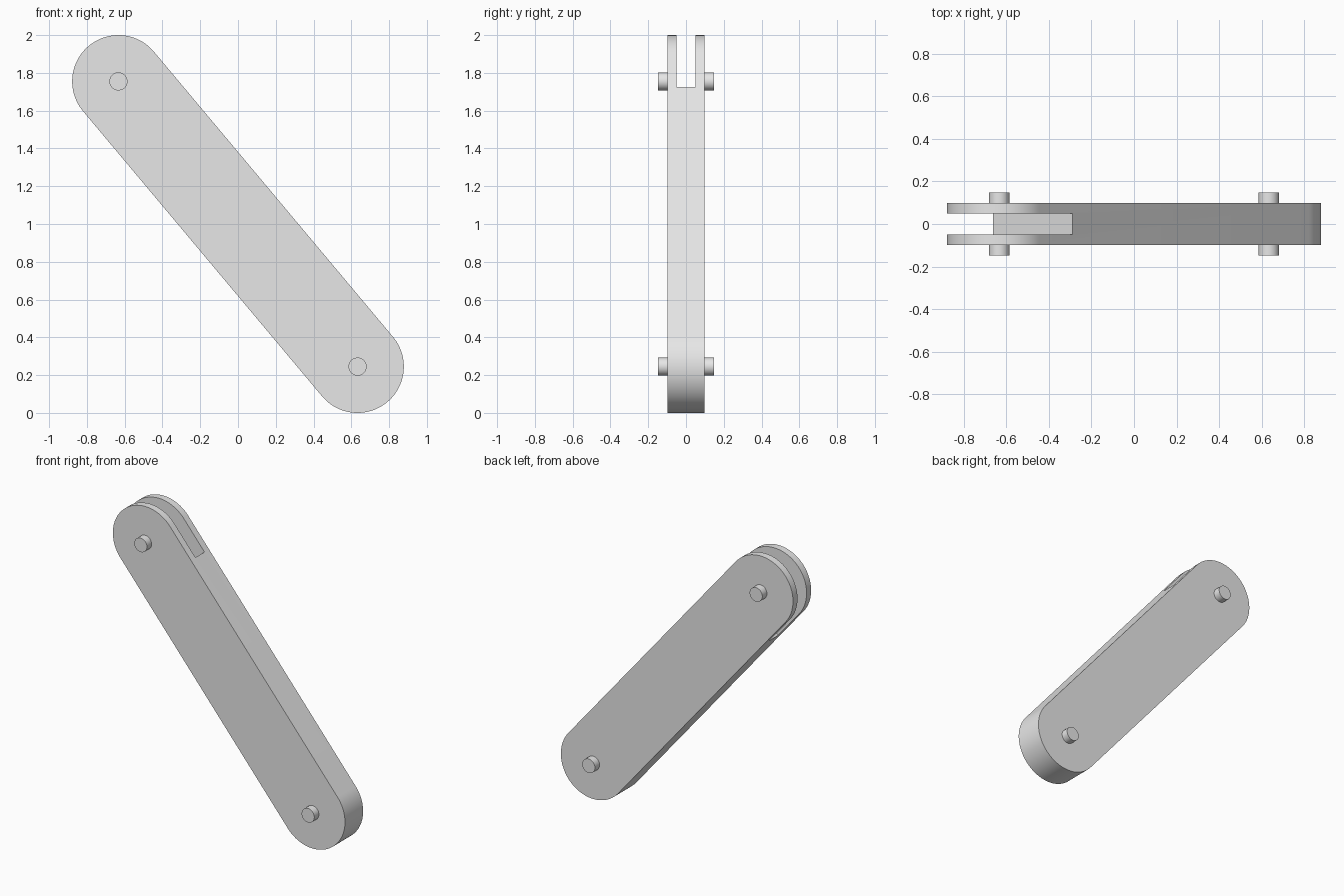
import bpy, bmesh, math
from mathutils import Vector

cube = bpy.data.objects.get("Cube")
if cube:
    bpy.data.objects.remove(cube, do_unlink=True)

# Main dimensions
TOP = Vector((-0.633, 0, 1.755))      # pivot at the forked end
BOTTOM = Vector((0.633, 0, 0.245))    # pivot at the solid end
RADIUS = 0.245
HALF_THICK = 0.098
HALF_SLOT = 0.049
PIN_RADIUS = 0.048
PIN_END = 0.148
LENGTH = (BOTTOM - TOP).length
ALONG = (BOTTOM - TOP).normalized()
ACROSS = Vector((-ALONG.z, 0, ALONG.x))

grey = bpy.data.materials.new("light grey")
grey.use_nodes = True
grey.diffuse_color = (0.8, 0.8, 0.8, 1)
grey.node_tree.nodes["Principled BSDF"].inputs["Base Color"].default_value = (0.8, 0.8, 0.8, 1)


def arc(centre, radius, start, end, steps):
    """Points of an arc in link space: (along, across)."""
    angles = [start + (end - start) * i / steps for i in range(steps + 1)]
    return [(centre + radius * math.cos(a), radius * math.sin(a)) for a in angles]


def prism(name, outline, y0, y1):
    """Extrude a link-space outline from y0 to y1."""
    bm = bmesh.new()
    verts = [bm.verts.new(TOP + ALONG * s + ACROSS * t + Vector((0, y0, 0))) for s, t in outline]
    face = bm.faces.new(verts)
    ext = bmesh.ops.extrude_face_region(bm, geom=[face])
    moved = [v for v in ext["geom"] if isinstance(v, bmesh.types.BMVert)]
    bmesh.ops.translate(bm, verts=moved, vec=(0, y1 - y0, 0))
    bmesh.ops.recalc_face_normals(bm, faces=bm.faces)
    mesh = bpy.data.meshes.new(name)
    bm.to_mesh(mesh)
    bm.free()
    mesh.materials.append(grey)
    obj = bpy.data.objects.new(name, mesh)
    bpy.context.collection.objects.link(obj)
    return obj


def activate(obj):
    bpy.ops.object.select_all(action="DESELECT")
    obj.select_set(True)
    bpy.context.view_layer.objects.active = obj


def smooth(obj):
    activate(obj)
    bpy.ops.object.shade_smooth_by_angle(angle=math.radians(30))


# Link bar with rounded ends
half = math.pi / 2
outline = arc(LENGTH, RADIUS, -half, half, 48) + arc(0, RADIUS, half, 3 * half, 48)
bar = prism("link_bar", outline, -HALF_THICK, HALF_THICK)

# Fork slot cut through the upper end
box = [(-0.4, -0.4), (RADIUS, -0.4), (RADIUS, 0.4), (-0.4, 0.4)]
cutter = prism("slot_cutter", box, -HALF_SLOT, HALF_SLOT)
cutter.hide_render = True
cut = bar.modifiers.new("fork_slot", "BOOLEAN")
cut.operation = "DIFFERENCE"
cut.solver = "EXACT"
cut.object = cutter
activate(bar)
bpy.ops.object.modifier_apply(modifier=cut.name)
bpy.data.objects.remove(cutter, do_unlink=True)
smooth(bar)

# Pin stubs on both sides of each end, leaving the slot open
for end, s in (("upper", 0), ("lower", LENGTH)):
    for side, sign in (("front", -1), ("back", 1)):
        circle = arc(s, PIN_RADIUS, 0, 2 * math.pi, 32)[:-1]
        inner = (HALF_SLOT + HALF_THICK) / 2
        smooth(prism(f"{end}_{side}_pin", circle, sign * inner, sign * PIN_END))
